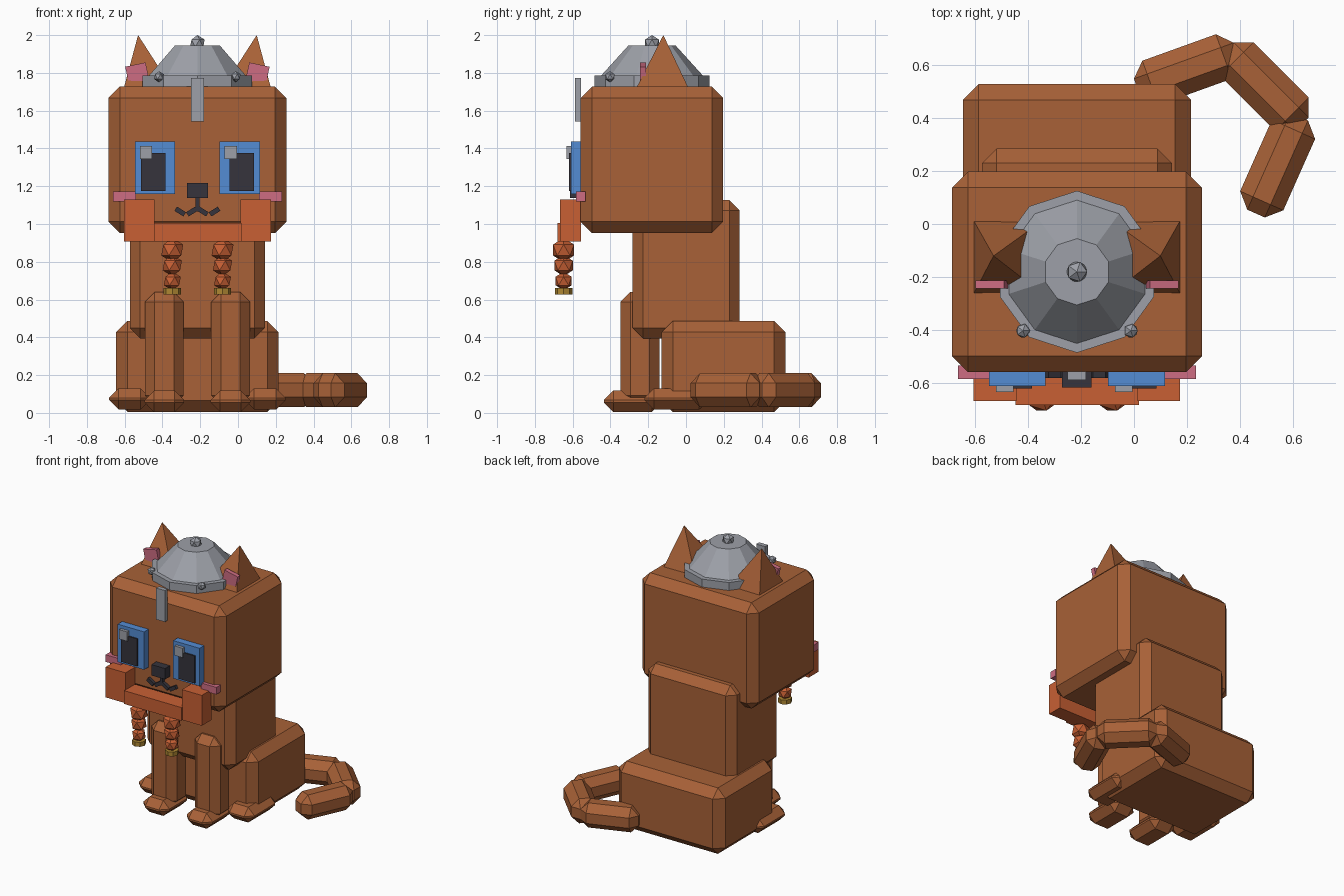
import bpy, bmesh, math
from mathutils import Matrix, Vector

if "Cube" in bpy.data.objects:
    bpy.data.objects.remove(bpy.data.objects["Cube"])

CX = -0.215  # symmetry plane of the seated body


def material(name, r, g, b):
    def lin(v):
        v /= 255
        return v / 12.92 if v < 0.04045 else ((v + 0.055) / 1.055) ** 2.4
    m = bpy.data.materials.new(name)
    m.diffuse_color = (lin(r), lin(g), lin(b), 1)
    m.use_nodes = True
    m.node_tree.nodes["Principled BSDF"].inputs["Base Color"].default_value = m.diffuse_color
    return m


FUR = material("brown_fur", 168, 97, 55)
BEARD = material("orange_beard", 200, 96, 52)
METAL = material("grey_metal", 157, 160, 168)
BLUE = material("eye_blue", 84, 140, 212)
DARK = material("dark_charcoal", 54, 52, 60)
PINK = material("pink", 205, 108, 130)
GOLD = material("gold", 175, 135, 50)


def finish(name, bm, mat):
    bmesh.ops.recalc_face_normals(bm, faces=bm.faces[:])
    me = bpy.data.meshes.new(name)
    bm.to_mesh(me)
    bm.free()
    me.materials.append(mat)
    ob = bpy.data.objects.new(name, me)
    bpy.context.collection.objects.link(ob)
    return ob


def box(name, mat, x, y, z, bevel=0, axis='Z', angle=0):
    """Box from (min, max) ranges, optionally chamfered and turned about its centre."""
    bm = bmesh.new()
    size = [b - a for a, b in (x, y, z)]
    mid = Vector([(a + b) / 2 for a, b in (x, y, z)])
    bmesh.ops.create_cube(bm, size=1)
    bmesh.ops.scale(bm, vec=size, verts=bm.verts[:])
    if bevel:
        bmesh.ops.bevel(bm, geom=bm.edges[:], offset=bevel, segments=1,
                        affect='EDGES', clamp_overlap=True)
    bm.transform(Matrix.Translation(mid) @ Matrix.Rotation(math.radians(angle), 4, axis))
    return finish(name, bm, mat)


def mirrored(x, s):
    """Range given for the left (-x) side; s=-1 left, s=1 right."""
    return x if s < 0 else (2 * CX - x[1], 2 * CX - x[0])


def ball(name, mat, x, y, z, r):
    bm = bmesh.new()
    bmesh.ops.create_icosphere(bm, subdivisions=1, radius=r)
    bm.transform(Matrix.Translation((x, y, z)))
    return finish(name, bm, mat)


def frustum(name, mat, x, y, z0, z1, r0, r1, n):
    bm = bmesh.new()
    bmesh.ops.create_cone(bm, cap_ends=True, segments=n, radius1=r0, radius2=r1, depth=z1 - z0)
    # put a corner on the +y side
    v = max((v for v in bm.verts), key=lambda v: v.co.y)
    turn = math.pi / 2 - math.atan2(v.co.y, v.co.x)
    bm.transform(Matrix.Translation((x, y, (z0 + z1) / 2)) @ Matrix.Rotation(turn, 4, 'Z'))
    return finish(name, bm, mat)


# Body masses
box("head", FUR, (-0.686, 0.256), (-0.558, 0.197), (0.952, 1.727), 0.06)
box("torso", FUR, (-0.573, 0.143), (-0.282, 0.284), (0.395, 1.127), 0.055)
box("haunches", FUR, (-0.645, 0.215), (-0.13, 0.527), (0.005, 0.487), 0.06)

# Tail: three chamfered segments curling forward
for i, (x, y, a) in enumerate([(0.20, 0.581, 19.8), (0.491, 0.517, -45), (0.541, 0.222, -114)]):
    box(f"tail_segment_{i + 1}", FUR, (x - 0.2, x + 0.2), (y - 0.089, y + 0.089),
        (0.03, 0.21), 0.053, 'Z', a)

for s, side in ((-1, "left"), (1, "right")):
    # Legs and paws
    box(f"front_leg_{side}", FUR, mirrored((-0.493, -0.288), s), (-0.346, -0.14), (0.04, 0.64), 0.052)
    box(f"front_paw_{side}", FUR, mirrored((-0.495, -0.285), s), (-0.435, -0.13), (0.005, 0.118), 0.05)
    box(f"hind_paw_{side}", FUR, mirrored((-0.682, -0.465), s), (-0.22, 0.12), (0.018, 0.13), 0.05)

    # Ears: skewed four-sided spikes with a pink plate in front
    bm = bmesh.new()
    out, inn, tip = (CX + s * d for d in (0.392, 0.14, 0.314))
    base = [bm.verts.new(c) for c in ((out, -0.268, 1.71), (out, 0.018, 1.71),
                                      (inn, 0.005, 1.73), (inn, -0.255, 1.73))]
    top = bm.verts.new((tip, -0.12, 2.0))
    bm.faces.new(base)
    for i in range(4):
        bm.faces.new((base[i], base[(i + 1) % 4], top))
    finish(f"ear_{side}", bm, FUR)
    box(f"inner_ear_{side}", PINK, mirrored((-0.588, -0.478), s), (-0.243, -0.212),
        (1.745, 1.845), 0, 'Y', s * 12)

    # Eyes
    box(f"eye_{side}", BLUE, mirrored((-0.546, -0.333), s), (-0.61, -0.55), (1.16, 1.437))
    box(f"pupil_{side}", DARK, mirrored((-0.514, -0.384), s), (-0.62, -0.60), (1.175, 1.376))
    gx = -0.52 if s < 0 else -0.071
    box(f"eye_glint_{side}", METAL, (gx, gx + 0.066), (-0.632, -0.605), (1.344, 1.413))

    # Cheek blush and mouth strokes
    box(f"cheek_{side}", PINK, mirrored((-0.663, -0.54), s), (-0.583, -0.533), (1.12, 1.172))
    for part, d, a in (("inner", 0.029, s * 32), ("outer", 0.091, -s * 32)):
        x = CX + s * d
        box(f"mouth_{part}_{side}", DARK, (x - 0.028, x + 0.028), (-0.58, -0.55),
            (1.053, 1.079), 0, 'Y', a)

    # Beard side block and braid
    box(f"beard_side_{side}", BEARD, mirrored((-0.604, -0.443), s), (-0.667, -0.557), (0.908, 1.13))
    bx = CX + s * 0.133
    for i, (z, r) in enumerate([(0.862, 0.065), (0.78, 0.057), (0.698, 0.05)]):
        ball(f"braid_{i + 1}_{side}", BEARD, bx, -0.648, z, r)
    frustum(f"braid_ring_{side}", GOLD, bx, -0.648, 0.628, 0.66, 0.046, 0.046, 8)

    # Helmet rivet
    ball(f"helmet_rivet_{side}", METAL, CX + s * 0.203, -0.402, 1.78, 0.029)

# Muzzle
box("nose", DARK, (-0.271, -0.16), (-0.615, -0.55), (1.138, 1.217))
box("mouth_stem", DARK, (-0.226, -0.204), (-0.58, -0.55), (1.065, 1.14))
box("beard_bar", BEARD, (-0.446, 0.018), (-0.681, -0.557), (0.908, 1.005))

# Helmet
frustum("helmet_brim", METAL, CX, -0.18, 1.72, 1.785, 0.305, 0.305, 10)
frustum("helmet_dome", METAL, CX, -0.18, 1.785, 1.945, 0.27, 0.125, 10)
ball("helmet_knob", METAL, CX, -0.18, 1.957, 0.043)
box("nose_guard", METAL, (-0.25, -0.18), (-0.588, -0.555), (1.542, 1.772))
